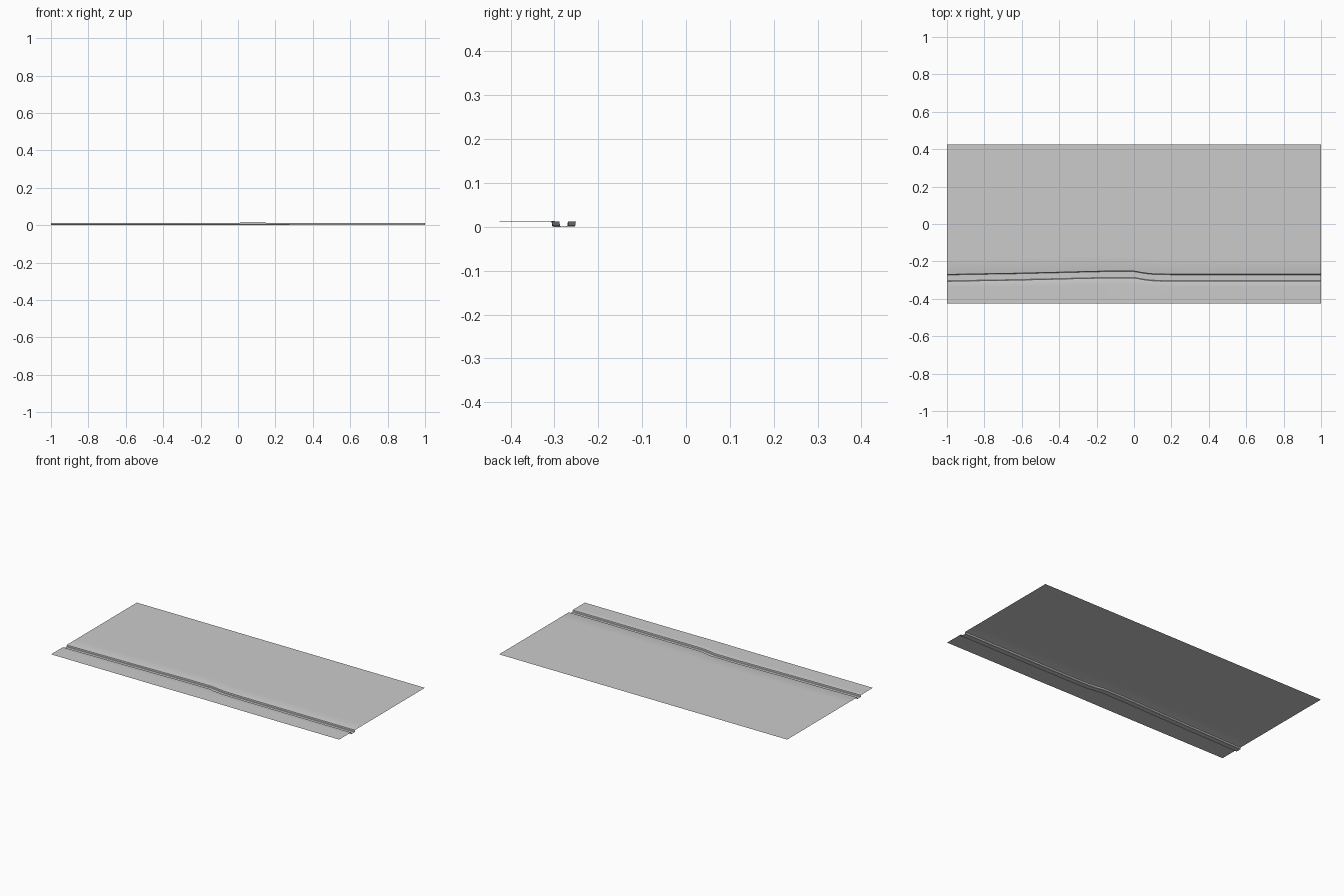
import bpy, bmesh, math

if "Cube" in bpy.data.objects:
    bpy.data.objects.remove(bpy.data.objects["Cube"])

TOP = 0.0122

# Centre line of the channel: (x, y)
PATH = [(-1, -0.288), (-0.6, -0.281), (-0.15, -0.270), (0, -0.270),
        (0.05, -0.279), (0.1, -0.285), (0.2, -0.287), (1, -0.287)]
# Channel cross-section: (offset from centre line, z)
CHANNEL = [(-0.021, TOP), (-0.0185, TOP - 0.0008), (-0.0175, 0.003), (-0.0155, 0.0008),
           (0.0155, 0.0008), (0.0175, 0.003), (0.0185, TOP - 0.0008), (0.021, TOP)]


def path_y(x):
    for (x0, y0), (x1, y1) in zip(PATH, PATH[1:]):
        if x <= x1:
            return y0 + (y1 - y0) * (x - x0) / (x1 - x0)
    return PATH[-1][1]


def swell(x, y):
    # very gentle unevenness, strongest near the front edge
    return 0.0012 * math.exp(-((x - 0.08) / 0.16) ** 2 - ((y + 0.40) / 0.12) ** 2)


def row(x):
    c = path_y(x)
    a, b = c - 0.021, c + 0.021
    pts = [(-0.425 + (a + 0.425) * i / 4, TOP) for i in range(4)]
    pts += [(c + o, z) for o, z in CHANNEL]
    pts += [(b + (0.425 - b) * i / 8, TOP) for i in range(1, 9)]
    out = []
    for y, z in pts:
        if z < 0.005:
            z -= 0.0008 * (1 + x) / 2      # floor falls slightly along its length
        else:
            z += swell(x, y)
        out.append((x, y, z))
    return out


# Ground sheet with sunken channel
bm = bmesh.new()
xs = [-1 + i / 20 for i in range(41)]
rows = [[bm.verts.new(p) for p in row(x)] for x in xs]
for r, s in zip(rows, rows[1:]):
    for j in range(len(r) - 1):
        bm.faces.new((r[j], s[j], s[j + 1], r[j + 1]))
mesh = bpy.data.meshes.new("ground_with_channel")
bm.to_mesh(mesh)
bm.free()
ground = bpy.data.objects.new("ground_with_channel", mesh)
bpy.context.collection.objects.link(ground)
bpy.context.view_layer.objects.active = ground
ground.select_set(True)
bpy.ops.object.shade_smooth_by_angle(angle=math.radians(30))
